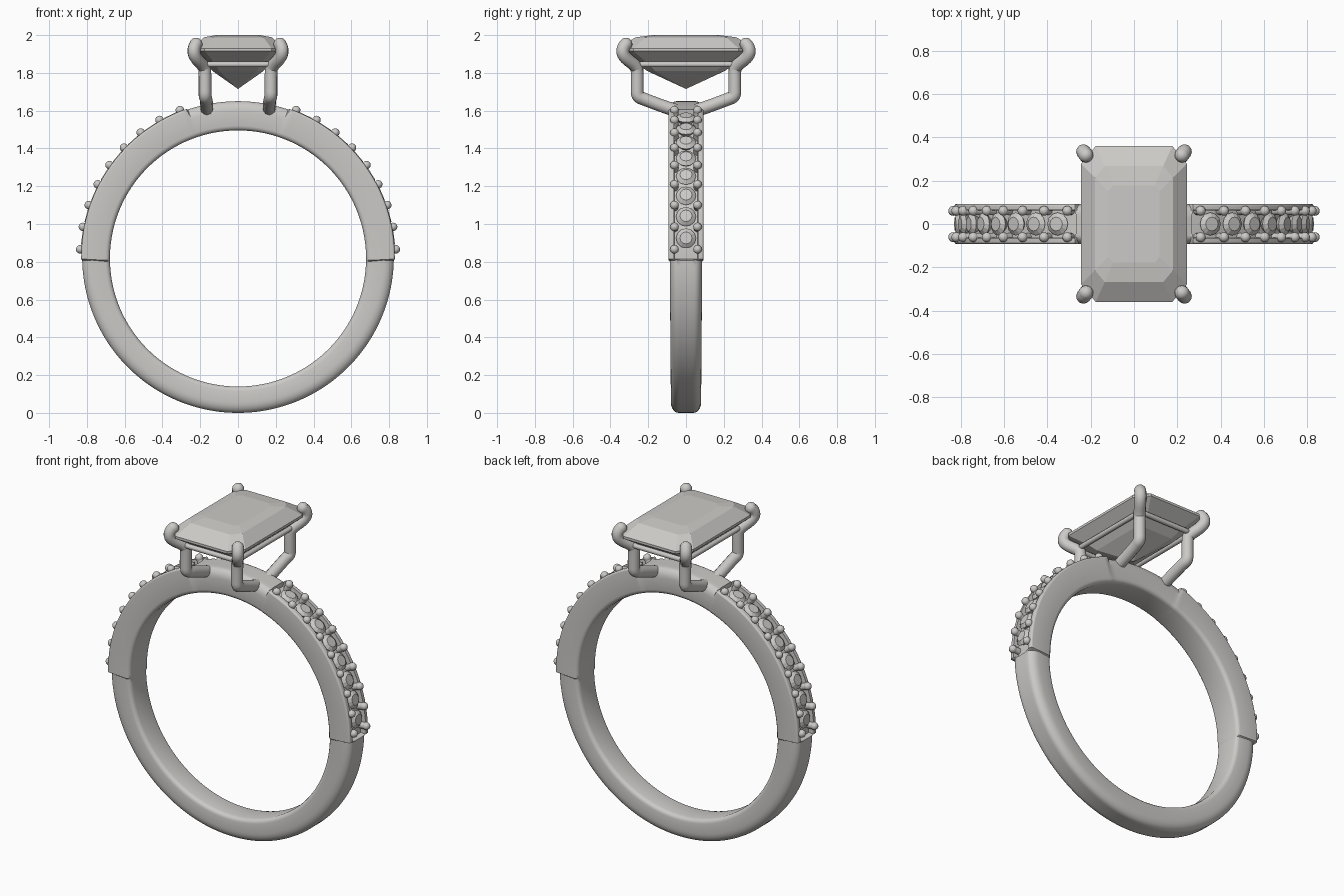
import bpy, bmesh
from math import cos, sin, pi, radians
from mathutils import Matrix, Vector

cube = bpy.data.objects.get("Cube")
if cube:
    bpy.data.objects.remove(cube)

CENTRE = 0.825      # height of the ring centre
GREY = (0.6, 0.59, 0.57, 1)
metal = bpy.data.materials.new("light warm grey")
metal.use_nodes = True
metal.diffuse_color = GREY
metal.node_tree.nodes["Principled BSDF"].inputs["Base Color"].default_value = GREY


def select(obj):
    bpy.ops.object.select_all(action='DESELECT')
    obj.select_set(True)
    bpy.context.view_layer.objects.active = obj


def add_mesh(name, bm, smooth=None):
    bmesh.ops.recalc_face_normals(bm, faces=bm.faces)
    mesh = bpy.data.meshes.new(name)
    bm.to_mesh(mesh)
    bm.free()
    obj = bpy.data.objects.new(name, mesh)
    bpy.context.collection.objects.link(obj)
    mesh.materials.append(metal)
    if smooth:
        select(obj)
        bpy.ops.object.shade_smooth_by_angle(angle=radians(smooth))
    return obj


def add_tube(name, points, radius, cyclic=False):
    curve = bpy.data.curves.new(name, 'CURVE')
    curve.dimensions = '3D'
    curve.bevel_depth = radius
    curve.bevel_resolution = 4
    curve.use_fill_caps = True
    spline = curve.splines.new('NURBS')
    spline.points.add(len(points) - 1)
    for p, co in zip(spline.points, points):
        p.co = (*co, 1)
    spline.order_u = 3
    spline.use_endpoint_u = not cyclic
    spline.use_cyclic_u = cyclic
    spline.resolution_u = 6
    obj = bpy.data.objects.new(name, curve)
    bpy.context.collection.objects.link(obj)
    curve.materials.append(metal)
    select(obj)
    bpy.ops.object.convert(target='MESH')
    bpy.ops.object.shade_smooth_by_angle(angle=radians(50))


def bridge(bm, rings, closed):
    pairs = list(zip(rings, rings[1:] + rings[:1])) if closed else list(zip(rings, rings[1:]))
    for a, b in pairs:
        for i in range(len(a)):
            j = (i + 1) % len(a)
            bm.faces.new((a[i], a[j], b[j], b[i]))


# Band: rounded section below and on top, grooved section along both shoulders
def band_section(angle, grooved):
    width = 0.093 if grooved else 0.086 + 0.006 * sin(angle)
    outer = 0.83 if grooved else 0.825
    cut_y, cut_r = (0.012, 0.012) if grooved else (0.04, 0.055)
    lip, floor = (0.064, 0.795) if grooved else (0.03, outer)
    half = [(0.678 + 0.024 * (1 - cos(t)), width - 0.024 * (1 - sin(t)))
            for t in (0, pi / 6, pi / 3, pi / 2)]
    half += [(outer - cut_r * (1 - sin(t)), width - cut_y * (1 - cos(t)))
             for t in [k * pi / 12 for k in range(7)]]
    half += [(outer, lip), (floor, lip - 0.002)]
    return half + [(r, -y) for r, y in reversed(half)]


bm = bmesh.new()
rings = []
for start, end, grooved in ((-1, 71, True), (71, 109, False), (109, 181, True), (181, 359, False)):
    steps = (end - start) // 2
    for k in range(steps + 1):
        a = radians(start + 0.25 + (end - start - 0.5) * k / steps)
        ring = []
        for r, y in band_section(a, grooved):
            shift = -0.0075 if r < 0.71 else 0
            ring.append(bm.verts.new((r * cos(a), y, CENTRE + shift + r * sin(a))))
        rings.append(ring)
bridge(bm, rings, True)
add_mesh("band", bm, 35)


def on_band(angle, radius, y=0):
    # local z points outward from the ring centre
    turn = Matrix.Rotation(pi / 2 - angle, 4, 'Y')
    return Matrix.Translation((0, 0, CENTRE)) @ turn @ Matrix.Translation((0, y, radius))


# Small round stones and the beads that hold them, on both shoulders
STEP = 8.2
for side, label in ((1, "left"), (-1, "right")):
    stones, beads = bmesh.new(), bmesh.new()
    for i in range(9):
        for y in (-0.061, 0.061):
            a = radians(2.8 + STEP * i)
            a = a if side > 0 else pi - a
            bmesh.ops.create_uvsphere(beads, u_segments=14, v_segments=10, radius=0.023,
                                      matrix=on_band(a, 0.836, y))
            bmesh.ops.create_cone(beads, segments=12, radius1=0.02, radius2=0.02, depth=0.05,
                                  cap_ends=True, matrix=on_band(a, 0.81, y))
        if i < 8:
            a = radians(7 + STEP * i)
            a = a if side > 0 else pi - a
            for low, high, r1, r2 in ((0.817, 0.833, 0.053, 0.032), (0.785, 0.817, 0.03, 0.053)):
                bmesh.ops.create_cone(stones, segments=12, radius1=r1, radius2=r2,
                                      depth=high - low, cap_ends=True,
                                      matrix=on_band(a, (low + high) / 2))
    add_mesh(label + "_shoulder_stones", stones)
    add_mesh(label + "_shoulder_beads", beads, 40)


# Centre stone: step-cut rectangle with clipped corners
def octagon(bm, x, y, clip, z):
    quarter = [(x, y - clip * 1.2), (x - clip, y)]
    pts = quarter + [(-a, b) for a, b in reversed(quarter)]
    pts += [(-a, -b) for a, b in pts]
    return [bm.verts.new((a, b, z)) for a, b in pts]


bm = bmesh.new()
levels = [(0.118, 0.178, 0.022, 2.0), (0.18, 0.268, 0.045, 1.988), (0.245, 0.36, 0.068, 1.93),
          (0.245, 0.36, 0.068, 1.915), (0.172, 0.26, 0.05, 1.85), (0.135, 0.205, 0.035, 1.81)]
rings = [octagon(bm, *level) for level in levels]
bridge(bm, rings, False)
bm.faces.new(rings[0])
culet = bm.verts.new((0, 0, 1.715))
for i in range(8):
    bm.faces.new((rings[-1][i], rings[-1][(i + 1) % 8], culet))
add_mesh("centre_stone", bm)

# Rail under the centre stone
quarter = [(0.188, 0.18), (0.188, 0.278), (0.1, 0.278)]
rail = quarter + [(-x, y) for x, y in reversed(quarter)]
rail += [(-x, -y) for x, y in rail]
add_tube("setting_rail", [(x, y, 1.845) for x, y in rail], 0.015, cyclic=True)

# Four prongs with rounded tips
PRONG = [(0.165, 0.05, 1.6), (0.165, 0.1, 1.615), (0.168, 0.22, 1.66), (0.175, 0.258, 1.675),
         (0.175, 0.258, 1.72), (0.175, 0.258, 1.81), (0.18, 0.262, 1.835),
         (0.23, 0.33, 1.885), (0.236, 0.338, 1.93), (0.222, 0.318, 1.952)]
for sx, x_name in ((1, "left"), (-1, "right")):
    for sy, y_name in ((-1, "front"), (1, "back")):
        path = [(sx * x, sy * y, z) for x, y, z in PRONG]
        add_tube(f"{y_name}_{x_name}_prong", path, 0.034)
        for part, spot in (("tip", path[-1]), ("foot", path[0])):
            bm = bmesh.new()
            bmesh.ops.create_uvsphere(bm, u_segments=16, v_segments=10, radius=0.034,
                                      matrix=Matrix.Translation(Vector(spot)))
            add_mesh(f"{y_name}_{x_name}_prong_{part}", bm, 40)
